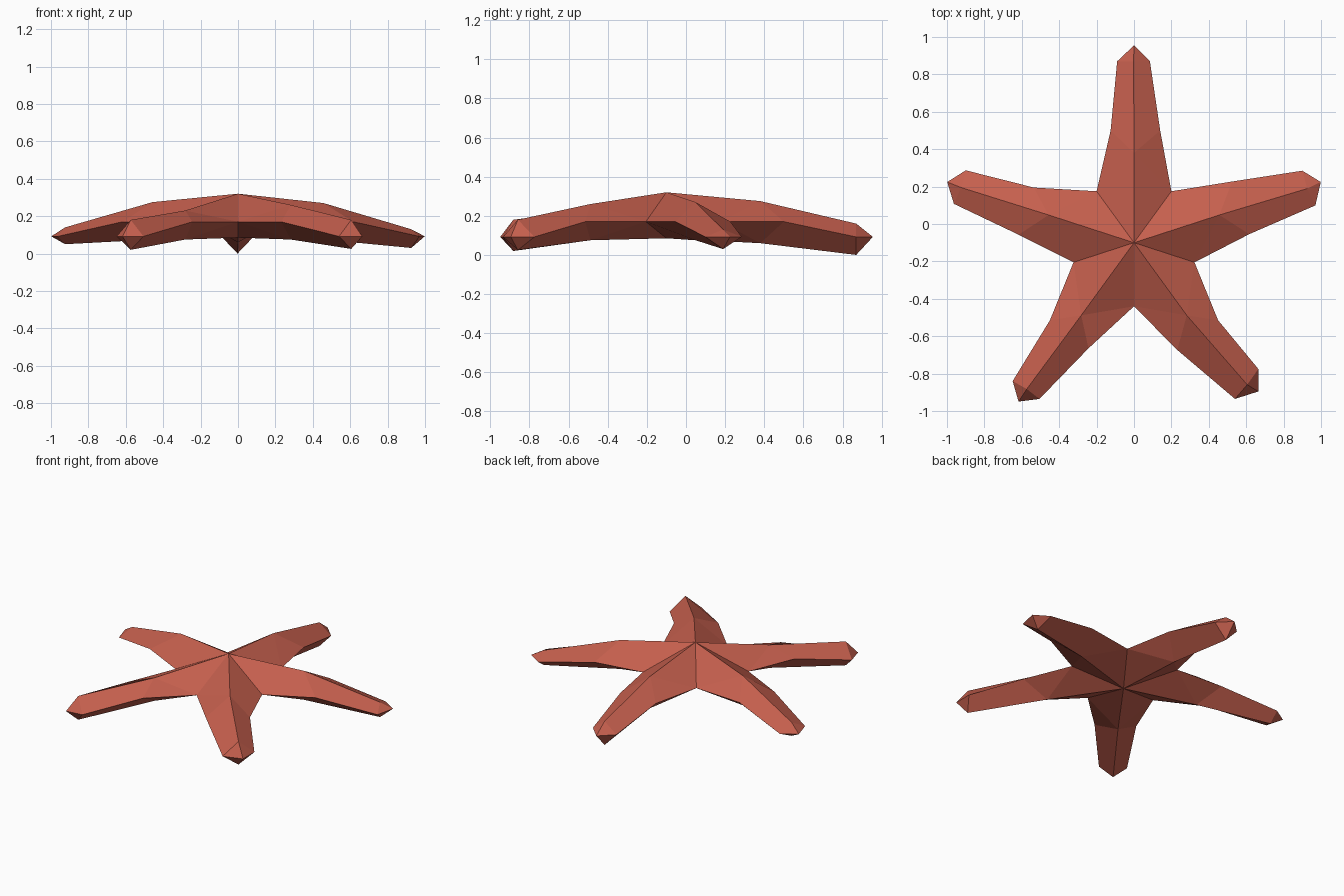
import bpy, bmesh, math
from mathutils import Vector

if "Cube" in bpy.data.objects:
    bpy.data.objects.remove(bpy.data.objects["Cube"])

CENTRE_Y = -0.10
RIDGE_R = 0.48      # where the upper and lower ridges bend

# Per arm: angle, mid widths (ccw, cw), end points (r, t) ccw and cw, tip (r, t),
# ridge heights (mid top, mid bottom, end top, end bottom)
ARMS = [
    (90,   (0.125, 0.14), (0.97, 0.09),  (0.97, 0.085), (1.055, 0.0), (0.275, 0.06, 0.16, 0.0)),
    (162,  (0.15, 0.115), (0.98, 0.10),  (0.975, 0.09), (1.05, 0.0),  (0.275, 0.075, 0.14, 0.05)),
    (234,  (0.135, 0.12), (0.973, 0.082), (0.98, 0.09), (1.05, 0.0),  (0.23, 0.075, 0.18, 0.02)),
    (306,  (0.12, 0.15),  (0.937, 0.141), (0.993, 0.054), (1.034, 0.07), (0.26, 0.075, 0.18, 0.025)),
    (378,  (0.149, 0.147), (0.975, 0.088), (0.984, 0.11), (1.05, 0.0), (0.27, 0.075, 0.13, 0.03)),
]

skin = bpy.data.materials.new("coral red")
skin.diffuse_color = (0.56, 0.115, 0.075, 1)
skin.use_nodes = True
skin.node_tree.nodes["Principled BSDF"].inputs["Base Color"].default_value = skin.diffuse_color

bm = bmesh.new()


def point(angle, r, t, z):
    """Vertex at distance r along an arm, t to its anticlockwise side."""
    a = math.radians(angle)
    return bm.verts.new(Vector((r * math.cos(a) - t * math.sin(a),
                                CENTRE_Y + r * math.sin(a) + t * math.cos(a), z)))


# Disc: centre points above and below, and the notches between the arms
top = point(0, 0, 0, 0.32)
under = point(0, 0, 0, 0.085)
notches = [point(54 + 72 * i, 0.34, 0, 0.17) for i in range(5)]

for i, (ang, w, ccw, cw, tip, z) in enumerate(ARMS):
    n_cw, n_ccw = notches[i], notches[(i + 1) % 5]
    shift = (ccw[1] - cw[1]) / 2
    # diamond cross-sections: top, ccw side, bottom, cw side
    mid = [point(ang, RIDGE_R, 0, z[0]), point(ang, 0.60, w[0], 0.17),
           point(ang, RIDGE_R, 0, z[1]), point(ang, 0.60, -w[1], 0.17)]
    end = [point(ang, 0.97, shift, z[2]), point(ang, *ccw, 0.092),
           point(ang, 0.97, shift, z[3]), point(ang, cw[0], -cw[1], 0.092)]
    tip_v = point(ang, *tip, 0.092)
    # root of the arm
    for c, k in ((top, 0), (under, 2)):
        for notch, s in ((n_ccw, 1), (n_cw, 3)):
            bm.faces.new((c, mid[k], notch))
            bm.faces.new((notch, mid[k], mid[s]))
    # outer arm and pointed tip
    for k in range(4):
        j = (k + 1) % 4
        bm.faces.new((mid[k], mid[j], end[j], end[k]))
        bm.faces.new((end[k], end[j], tip_v))

bmesh.ops.recalc_face_normals(bm, faces=bm.faces[:])
mesh = bpy.data.meshes.new("starfish")
bm.to_mesh(mesh)
bm.free()
mesh.materials.append(skin)
obj = bpy.data.objects.new("starfish", mesh)
bpy.context.collection.objects.link(obj)
